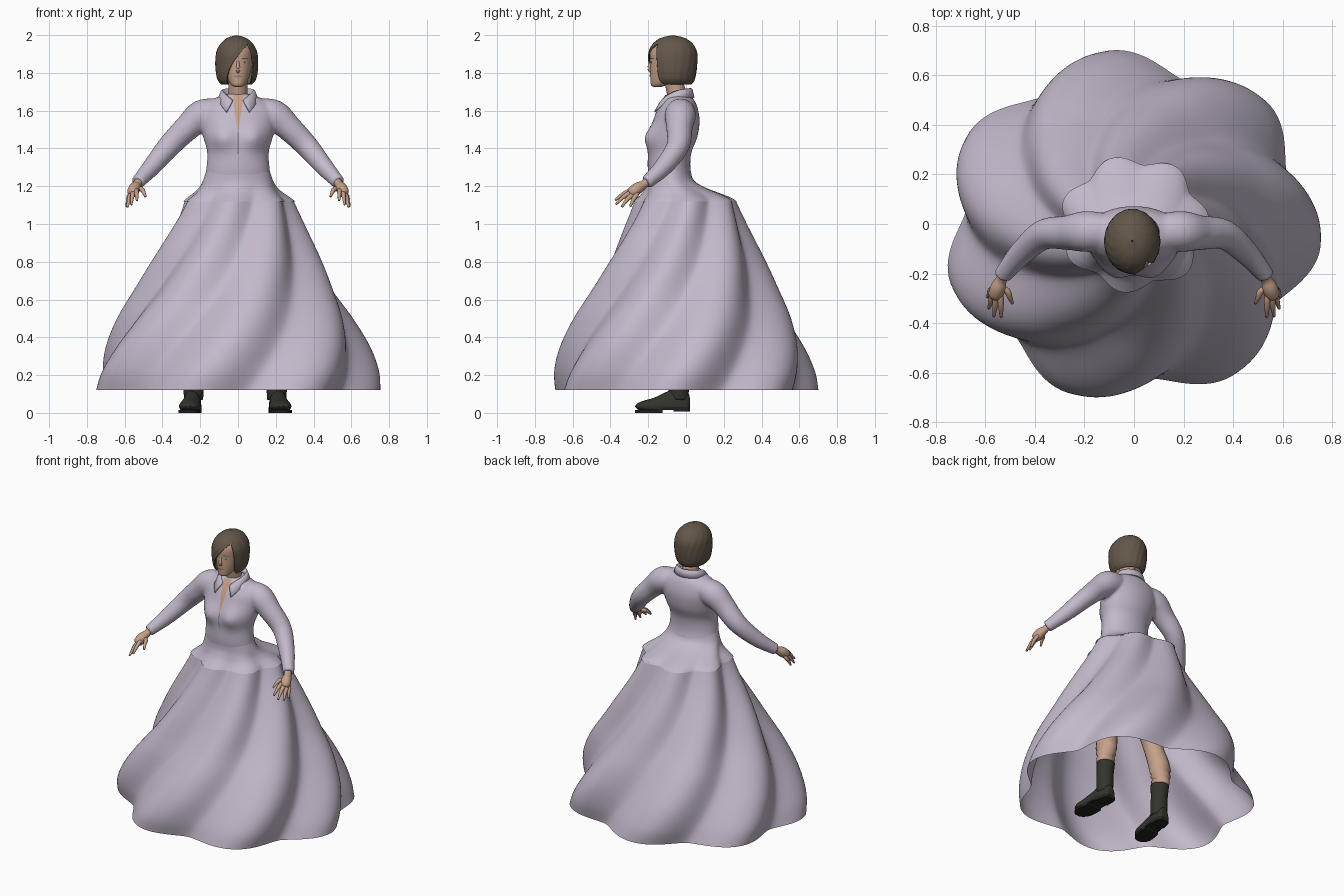
import bpy, bmesh
from math import sin, cos, pi, radians, acos, exp
from mathutils import Vector

if "Cube" in bpy.data.objects:
    bpy.data.objects.remove(bpy.data.objects["Cube"])


def material(name, *rgb):
    m = bpy.data.materials.new(name)
    m.use_nodes = True
    m.diffuse_color = (*rgb, 1)
    bsdf = m.node_tree.nodes["Principled BSDF"]
    bsdf.inputs["Base Color"].default_value = (*rgb, 1)
    bsdf.inputs["Roughness"].default_value = 0.8
    return m


LILAC = material("lilac cloth", .55, .485, .595)
SEAM = material("seam shadow", .2, .17, .22)
SKIN = material("skin", .56, .355, .255)
HAIR = material("brown hair", .125, .095, .068)
BOOT = material("dark leather", .032, .034, .025)
SOLE = material("black sole", .016, .016, .015)
LIP = material("lips", .4, .2, .15)
WHITE = material("eye white", .45, .41, .39)
IRIS = material("blue iris", .07, .13, .2)


def spline(rows, n):
    """Smooth curve through rows of numbers, n steps per span."""
    out = []
    for i in range(len(rows) - 1):
        a, b, c, d = (rows[min(max(j, 0), len(rows) - 1)] for j in range(i - 1, i + 3))
        for k in range(n):
            t = k / n
            out.append([.5 * (2 * q + (r - p) * t + (2 * p - 5 * q + 4 * r - s) * t * t
                              + (3 * q - p - 3 * r + s) * t ** 3)
                        for p, q, r, s in zip(a, b, c, d)])
    return out + [list(rows[-1])]


def skin_rings(bm, rings, closed=True, caps=True):
    """Join successive rings of points with quads."""
    vs = [[bm.verts.new(p) for p in ring] for ring in rings]
    n = len(vs[0])
    for a, b in zip(vs, vs[1:]):
        for i in range(n if closed else n - 1):
            j = (i + 1) % n
            bm.faces.new((a[i], a[j], b[j], b[i]))
    if caps and closed:
        bm.faces.new(vs[0])
        bm.faces.new(vs[-1])


def finish(name, bm, mat, smooth=True):
    bmesh.ops.recalc_face_normals(bm, faces=bm.faces)
    me = bpy.data.meshes.new(name)
    bm.to_mesh(me)
    bm.free()
    me.materials.append(mat)
    for p in me.polygons:
        p.use_smooth = smooth
    ob = bpy.data.objects.new(name, me)
    bpy.context.scene.collection.objects.link(ob)
    return ob


def oval(x, y, z, rx, ry, n=40):
    return [(x + rx * cos(2 * pi * i / n), y + ry * sin(2 * pi * i / n), z) for i in range(n)]


def tube(bm, rows, n=4, seg=16):
    """Round limb along a path of (x, y, z, radius)."""
    pts = spline(rows, n)
    rings = []
    for i, p in enumerate(pts):
        d = Vector(pts[min(i + 1, len(pts) - 1)][:3]) - Vector(pts[max(i - 1, 0)][:3])
        q = d.to_track_quat('Z', 'Y')
        rings.append([Vector(p[:3]) + q @ Vector((p[3] * cos(2 * pi * k / seg),
                                                  p[3] * sin(2 * pi * k / seg), 0))
                      for k in range(seg)])
    skin_rings(bm, rings)


def decal(name, rows, target, mat, offset=.003):
    """Thin patch of (z, left, right) rows laid on the front of a target."""
    bm = bmesh.new()
    skin_rings(bm, [[(l + (r - l) * k / 6, -.4, z) for k in range(7)] for z, l, r in rows], False)
    ob = finish(name, bm, mat)
    m = ob.modifiers.new("wrap", 'SHRINKWRAP')
    m.target, m.wrap_method, m.wrap_mode = target, 'PROJECT', 'ABOVE_SURFACE'
    m.use_project_y, m.offset = True, offset


def ellipse_rows(x, z, w, h, n=8):
    return [(z + h * sin(a), x - w * cos(a), x + w * cos(a))
            for a in (-pi / 2 + .05 + (pi - .1) * i / n for i in range(n + 1))]


# Swirling seven-fold drapery shared by skirt and peplum
def folded(z, r, cx, cy, amp, sx=1.0, sy=1.0, n=168):
    valley = radians(19 + 63 * (z - .12))
    ring = []
    for i in range(n):
        t = 2 * pi * i / n
        q = r + amp * (abs(sin(3.5 * (t - valley))) ** 1.6 - .54)
        ring.append((cx + sx * q * cos(t), cy + sy * q * sin(t), z))
    return ring


skirt_rows = [(.12, .708, -.012, .1), (.22, .698, -.012, .1), (.35, .657, -.01, .095),
              (.5, .586, -.008, .085), (.65, .5, -.006, .075), (.8, .422, -.004, .065),
              (.95, .346, -.002, .055), (1.05, .3, 0, .047), (1.125, .27, 0, .04)]
bm = bmesh.new()
skin_rings(bm, [folded(z, r, cx, .7 * cx, a, 1.02, .945) for z, r, cx, a in spline(skirt_rows, 6)], caps=False)
finish("skirt", bm, LILAC)

peplum_rows = [(1.12, .276, 0, 0, .04, 1.03, .945), (1.14, .256, 0, -.005, .03, 1.03, .93),
               (1.165, .226, 0, -.025, .018, 1.03, .88), (1.195, .198, 0, -.055, .008, 1.03, .78),
               (1.235, .178, 0, -.08, .002, 1.03, .67), (1.3, .161, 0, -.09, 0, 1.01, .68)]
bm = bmesh.new()
skin_rings(bm, [folded(*r) for r in spline(peplum_rows, 5)], caps=False)
finish("peplum", bm, LILAC)

# Bodice and sleeves fused into one smooth garment
torso_rows = [(1.235, -.08, .176, .116), (1.3, -.09, .167, .113), (1.38, -.086, .163, .115),
              (1.46, -.07, .184, .13), (1.54, -.052, .2, .124), (1.6, -.045, .2, .11),
              (1.645, -.04, .16, .09), (1.676, -.042, .1, .07), (1.69, -.045, .06, .056)]
bm = bmesh.new()
rings = []
for z, cy, rx, ry in spline(torso_rows, 5):
    ring = oval(0, cy, z, rx, ry, 64)
    rings.append([(x, y - (.03 * exp(-((abs(x) - .085) / .06) ** 2 - ((z - 1.455) / .065) ** 2)
                           if y < cy else 0), z) for x, y, z in ring])
skin_rings(bm, rings)
for s in (1, -1):
    tube(bm, [(s * .1, -.03, 1.595, .07), (s * .19, -.03, 1.575, .083), (s * .268, -.035, 1.51, .07),
              (s * .365, -.043, 1.412, .061), (s * .452, -.115, 1.308, .05),
              (s * .515, -.188, 1.238, .039), (s * .532, -.212, 1.22, .037)], 5, 24)
bodice = finish("bodice", bm, LILAC)
m = bodice.modifiers.new("fuse", 'REMESH')
m.mode, m.voxel_size, m.use_smooth_shade = 'VOXEL', .009, True
m = bodice.modifiers.new("soften", 'SMOOTH')
m.factor, m.iterations = .5, 8

# Open neckline and placket slit
decal("neckline", [(1.48 + .02 * i, -.001 - .0028 * i, .001 + .0028 * i) for i in range(11)], bodice, SKIN)
decal("placket_slit", [(1.37 + .02 * i, -.0025, .0025) for i in range(7)], bodice, SEAM, .002)

# Turned-down collar
rings = [[], [], [], []]
for i in range(49):
    u = radians(-160 + 320 * i / 48)
    f = abs(u) / radians(160)
    sx, cy = sin(u), cos(u)
    rings[0].append((.072 * sx, -.045 + (.064 + .016 * f ** 3) * cy, 1.665 - .04 * f ** 3))
    rings[1].append((.08 * sx, -.045 + (.07 + .016 * f ** 3) * cy, 1.719 - .062 * f ** 3))
    rings[2].append((.091 * sx, -.045 + (.078 + .022 * f ** 3) * cy, 1.716 - .07 * f ** 3))
    rings[3].append(((.106 + .07 * f ** 6) * sx, -.045 + (.09 + .042 * f ** 3) * cy, 1.67 - .075 * f ** 4))
bm = bmesh.new()
skin_rings(bm, rings, False)
collar = finish("collar", bm, LILAC)
collar.modifiers.new("cloth", 'SOLIDIFY').thickness = .008

# Head, neck and nose
head_rows = [(1.725, -.15, .014, .017), (1.734, -.146, .034, .038), (1.765, -.125, .053, .063),
             (1.81, -.105, .068, .085), (1.86, -.092, .077, .098), (1.91, -.088, .08, .103),
             (1.945, -.08, .073, .094), (1.975, -.075, .045, .06)]
bm = bmesh.new()
skin_rings(bm, [oval(0, cy, z, rx, ry) for z, cy, rx, ry in spline(head_rows, 4)])
tube(bm, [(0, -.03, 1.62, .056), (0, -.052, 1.7, .05), (0, -.07, 1.79, .05)], 4, 24)
tube(bm, [(0, -.18, 1.88, .005), (0, -.189, 1.848, .008), (0, -.194, 1.822, .011), (0, -.182, 1.806, .01)], 4, 12)
head = finish("head", bm, SKIN)

# Face details
decal("mouth", ellipse_rows(0, 1.782, .022, .006), head, LIP)
for s, side in ((1, "left"), (-1, "right")):
    decal(side + "_eye", ellipse_rows(s * .033, 1.856, .013, .005), head, WHITE)
    decal(side + "_iris", ellipse_rows(s * .033, 1.856, .0055, .005), head, IRIS, .0045)
    decal(side + "_brow", ellipse_rows(s * .034, 1.876, .018, .003), head, HAIR)

# Bobbed hair with a side-swept opening over the face
hair_rows = [(1.738, .08, .098, -.056, .066), (1.762, .1, .115, -.058, .073), (1.8, .11, .124, -.052, .078),
             (1.85, .113, .13, -.03, .08), (1.91, .108, .128, .016, .073), (1.955, .085, .105, .05, .05),
             (1.985, .05, .063, .03, .03), (1.999, .004, .004, 0, 0)]
rings = []
for z, rx, ry, l, r in spline(hair_rows, 6):
    clamp = lambda v: max(-1, min(1, (v + .007) / rx))
    a, b = -acos(clamp(r)), 2 * pi - acos(clamp(min(l, r)))
    ring = []
    for i in range(121):
        t = a + (b - a) * i / 120
        k = 1 + .006 * cos(i * pi / 4)
        ring.append((-.007 + k * rx * cos(t), -.07 + k * ry * sin(t), z))
    rings.append(ring)
bm = bmesh.new()
skin_rings(bm, rings, False)
bmesh.ops.remove_doubles(bm, verts=bm.verts, dist=.0001)
hair = finish("hair", bm, HAIR)
hair.modifiers.new("thickness", 'SOLIDIFY').thickness = .008

for s, side in ((1, "left"), (-1, "right")):
    # Hand with fanned fingers
    bm = bmesh.new()
    tube(bm, [(s * .52, -.2, 1.232, .023), (s * .535, -.225, 1.208, .023), (s * .547, -.255, 1.19, .031),
              (s * .558, -.283, 1.168, .03), (s * .563, -.295, 1.158, .02)])
    for x, y, z, kx, ky, kz in ((.535, -.375, 1.125, .538, -.3, 1.175), (.565, -.372, 1.103, .556, -.3, 1.163),
                                (.585, -.34, 1.09, .57, -.287, 1.152), (.59, -.295, 1.093, .575, -.265, 1.15),
                                (.49, -.32, 1.145, .512, -.27, 1.185)):
        tube(bm, [(s * .547, -.25, 1.19, .011), (s * kx, ky, kz, .013),
                  (s * (kx + x) / 2, (ky + y) / 2, (kz + z) / 2 + .006, .0105), (s * x, y, z, .006)], 3, 10)
    finish(side + "_hand", bm, SKIN)

    # Leg
    fx = s * .22 - .015
    bm = bmesh.new()
    tube(bm, [(fx, -.035, .22, .045), (fx, -.025, .38, .066), (fx - s * .04, -.05, .56, .062),
              (s * .13, -.06, .8, .085), (s * .09, -.06, 1.06, .1)], 5, 24)
    finish(side + "_leg", bm, SKIN)

    # Boot: foot sections from heel to toe, then the shaft
    foot = [(.02, .022, .08), (.008, .038, .11), (-.05, .046, .13), (-.11, .05, .108),
            (-.17, .057, .08), (-.22, .055, .066), (-.255, .038, .052), (-.27, .015, .036)]
    yaw = lambda y: fx - s * .1 * y
    bm = bmesh.new()
    path = spline(foot, 4)
    skin_rings(bm, [[(yaw(y) + w * cos(2 * pi * i / 24), y,
                      max(.01 if y < -.12 else .024, .035 + (h - .035) * sin(2 * pi * i / 24)))
                     for i in range(24)] for y, w, h in path])
    tube(bm, [(fx, -.04, .07, .05), (fx, -.038, .13, .054), (fx, -.035, .2, .053), (fx, -.03, .28, .058)], 4, 24)
    finish(side + "_boot", bm, BOOT)

    # Thin sole and heel block
    bm = bmesh.new()
    for rows, low, top in ((path[13:], 0, .014), (path[8:14], .014, .028), (path[:10], .008, .03)):
        edge = [(yaw(y) + w + .002, y) for y, w, h in rows] + [(yaw(y) - w - .002, y) for y, w, h in reversed(rows)]
        skin_rings(bm, [[(x, y, z) for x, y in edge] for z in (low, top)])
    finish(side + "_sole", bm, SOLE, False)
